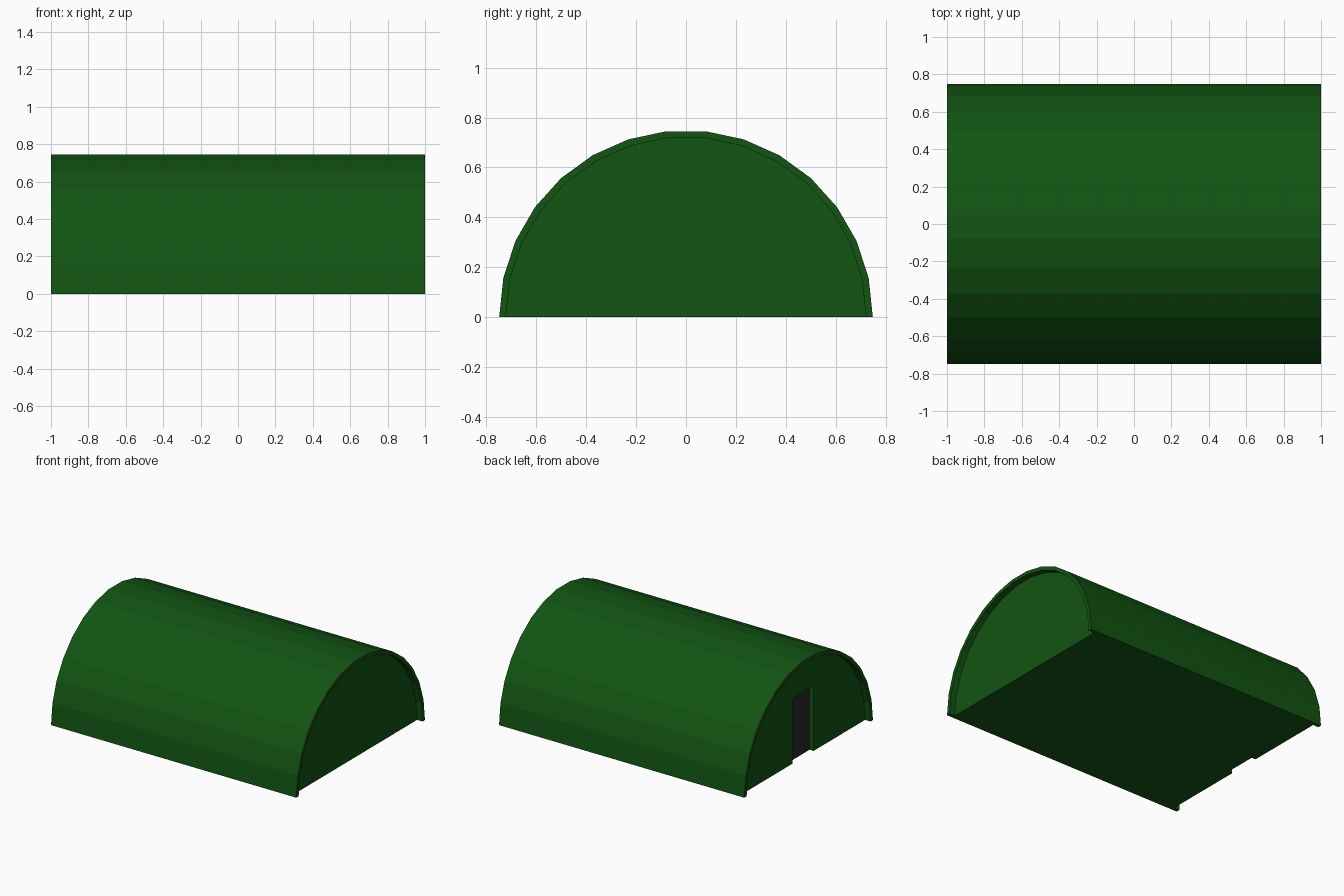
import bpy, bmesh, math

if "Cube" in bpy.data.objects:
    bpy.data.objects.remove(bpy.data.objects["Cube"])

R_OUT, R_IN = 0.749, 0.722      # arch radii
SIDES = 15                      # facets over the half circle
END, WALL, DOOR = 1.0, 0.955, 0.922   # x of rim, end wall, door panel
DW, DH = 0.123, 0.478           # door half width and height


def material(name, rgb):
    m = bpy.data.materials.new(name)
    m.diffuse_color = (*rgb, 1)
    m.use_nodes = True
    m.node_tree.nodes["Principled BSDF"].inputs["Base Color"].default_value = m.diffuse_color
    return m


def arch(x, r):
    """Half circle of points from +y over the top to -y."""
    return [(x, r * math.cos(math.pi * i / SIDES), r * math.sin(math.pi * i / SIDES))
            for i in range(SIDES + 1)]


bm = bmesh.new()


def face(pts, mat=0):
    f = bm.faces.new([bm.verts.new(p) for p in pts])
    f.material_index = mat


def bridge(a, b):
    for i in range(len(a) - 1):
        face([a[i], a[i + 1], b[i + 1], b[i]])


# Arched roof
bridge(arch(-END, R_OUT), arch(END, R_OUT))

# Rims and recess lips at both ends
for s in (-1, 1):
    bridge(arch(s * END, R_OUT), arch(s * END, R_IN))
    bridge(arch(s * END, R_IN), arch(s * WALL, R_IN))

# Plain end wall, and the end wall with a doorway
door_path = [(-DW, 0), (-DW, DH), (DW, DH), (DW, 0)]
face(arch(WALL, R_IN))
face(arch(-WALL, R_IN) + [(-WALL, y, z) for y, z in door_path])

# Door jambs, lintel and dark door panel
bridge([(-WALL, y, z) for y, z in door_path], [(-DOOR, y, z) for y, z in door_path])
face([(-DOOR, y, z) for y, z in door_path], 1)

# Floor, notched at the recessed ends and the doorway
right = [(END, R_OUT), (END, R_IN), (WALL, R_IN)]
left = [(-END, R_OUT), (-END, R_IN), (-WALL, R_IN), (-WALL, DW), (-DOOR, DW)]
outline = ([(x, -y) for x, y in right] + right[::-1]
           + left + [(x, -y) for x, y in left[::-1]])
face([(x, y, 0) for x, y in outline])

bmesh.ops.remove_doubles(bm, verts=bm.verts, dist=1e-4)
bmesh.ops.recalc_face_normals(bm, faces=bm.faces)

mesh = bpy.data.meshes.new("arched_hut")
bm.to_mesh(mesh)
bm.free()
mesh.materials.append(material("dark green", (0.006, 0.09, 0.006)))
mesh.materials.append(material("door black", (0.024, 0.022, 0.025)))
bpy.context.collection.objects.link(bpy.data.objects.new("arched_hut", mesh))
